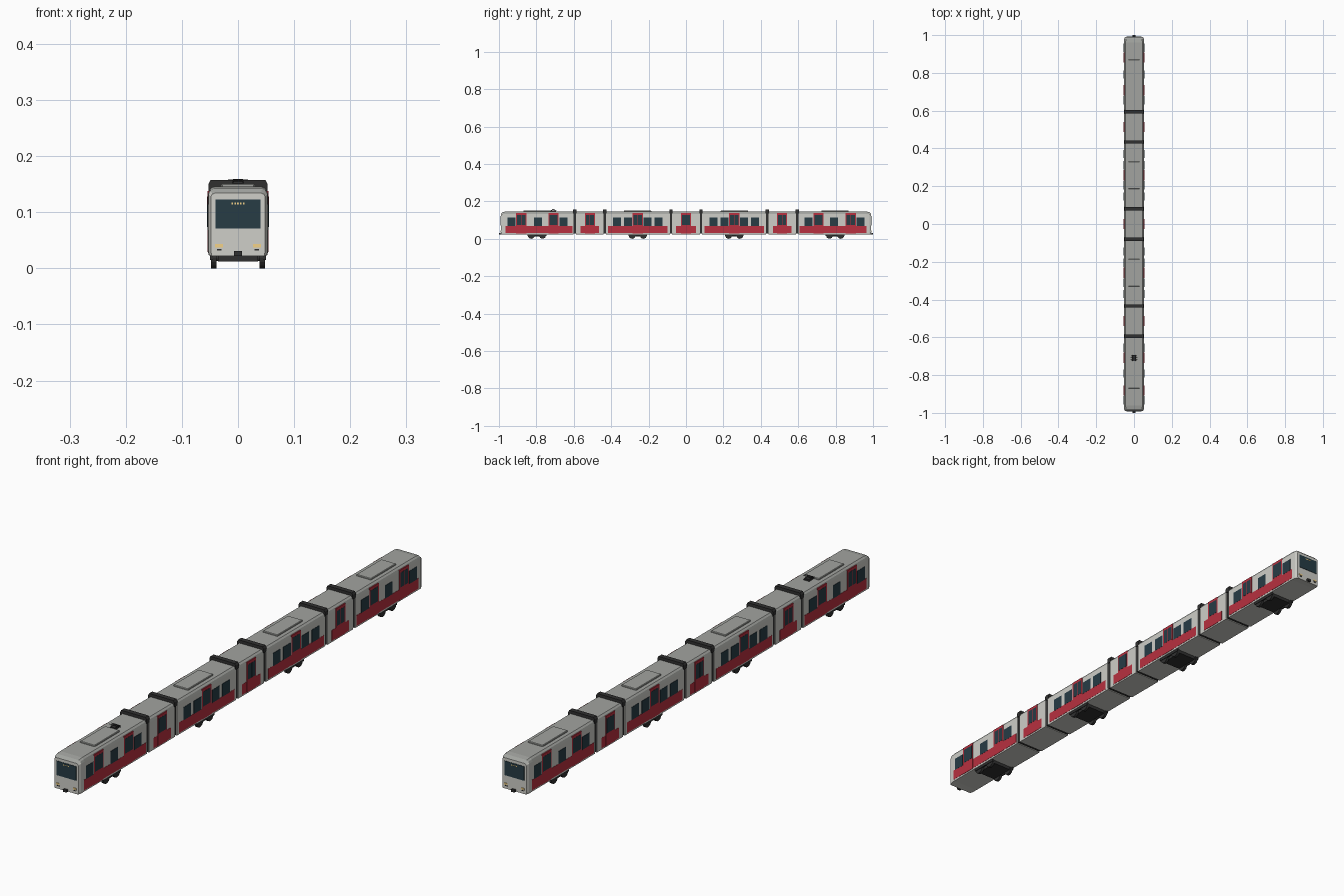
import bpy, bmesh, math
from mathutils import Matrix, Vector

if "Cube" in bpy.data.objects:
    bpy.data.objects.remove(bpy.data.objects["Cube"])


def material(name, rgb):
    m = bpy.data.materials.new(name)
    m.diffuse_color = (*rgb, 1)
    m.use_nodes = True
    m.node_tree.nodes["Principled BSDF"].inputs["Base Color"].default_value = m.diffuse_color
    return m


PALE = material("pale_body", (0.62, 0.62, 0.58))
ROOF = material("roof_grey", (0.36, 0.37, 0.35))
RED = material("red_panel", (0.48, 0.03, 0.05))
GLASS = material("dark_glass", (0.02, 0.045, 0.06))
DARK = material("dark_rubber", (0.03, 0.03, 0.03))
YELLOW = material("warm_lamp", (0.9, 0.65, 0.25))


def finish(name, bm, *mats):
    bmesh.ops.recalc_face_normals(bm, faces=bm.faces)
    me = bpy.data.meshes.new(name)
    bm.to_mesh(me)
    bm.free()
    for m in mats:
        me.materials.append(m)
    ob = bpy.data.objects.new(name, me)
    bpy.context.collection.objects.link(ob)
    return ob


def boxes(name, mat, spans):
    """Each span is (x0, x1, y0, y1, z0, z1)."""
    bm = bmesh.new()
    for x0, x1, y0, y1, z0, z1 in spans:
        mid = Vector((x0 + x1, y0 + y1, z0 + z1)) / 2
        size = (abs(x1 - x0), abs(y1 - y0), abs(z1 - z0), 1)
        bmesh.ops.create_cube(bm, size=1, matrix=Matrix.Translation(mid) @ Matrix.Diagonal(size))
    return finish(name, bm, mat)


def loft(name, sections, *mats):
    """Skin rings of (x, z) half-profiles mirrored in x, given as (y, profile)."""
    bm = bmesh.new()
    rings = []
    for y, half in sections:
        pts = [(x, z) for x, z in half] + [(-x, z) for x, z in reversed(half)]
        rings.append([bm.verts.new((x, y, z)) for x, z in pts])
    n = len(rings[0])
    for a, b in zip(rings, rings[1:]):
        for i in range(n):
            bm.faces.new((a[i], a[(i + 1) % n], b[(i + 1) % n], b[i]))
    bm.faces.new(rings[0])
    bm.faces.new(rings[-1])
    bmesh.ops.recalc_face_normals(bm, faces=bm.faces)
    if len(mats) > 1:
        for f in bm.faces:
            f.material_index = 1 if f.normal.z > 0.4 else 0
    return finish(name, bm, *mats)


# Body shells
FULL = [(0.0525, 0.024), (0.0535, 0.03), (0.0535, 0.133), (0.050, 0.141), (0.044, 0.146)]
NOSE1 = [(0.0515, 0.023), (0.0525, 0.03), (0.0525, 0.132), (0.049, 0.139), (0.043, 0.143)]
NOSE2 = [(0.047, 0.022), (0.048, 0.03), (0.048, 0.128), (0.046, 0.132), (0.041, 0.134)]
JOINTS = [-0.595, -0.434, -0.08, 0.08, 0.434, 0.595]
GAP = 0.006
for k, (a, b) in enumerate(zip(JOINTS, JOINTS[1:])):
    loft(f"car_body_{k + 2}", [(a + GAP, FULL), (b - GAP, FULL)], PALE, ROOF)
for s, label in ((-1, "front"), (1, "rear")):
    loft(f"{label}_cab_body", [(s * (0.595 + GAP), FULL), (s * 0.962, FULL),
                               (s * 0.98, NOSE1), (s * 0.99, NOSE2)], PALE, ROOF)

# Gangways and the raised hoops over the joints
HOOP = [(0.053, 0.134), (0.053, 0.150), (0.049, 0.157)]
for k, y in enumerate(JOINTS):
    boxes(f"gangway_{k + 1}", DARK, [(-0.050, 0.050, y - 0.008, y + 0.008, 0.027, 0.14)])
    loft(f"gangway_hoop_{k + 1}", [(y - 0.009, HOOP), (y + 0.009, HOOP)], DARK)

# Side layout: doors, windows and red bands, as (centre y, half width)
door_y, window_y, bands = [0.0], [], [(0, 0.053)]
for s in (-1, 1):
    door_y += [s * v for v in (0.881, 0.708, 0.514, 0.258)]
    window_y += [s * v for v in (0.933, 0.792, 0.655, 0.146, 0.205, 0.311, 0.370)]
    bands += [(s * 0.786, 0.179), (s * 0.514, 0.050), (s * 0.258, 0.160)]


def both_sides(name, mat, out, items):
    boxes(name, mat, [(s * 0.050, s * out, y - w, y + w, z0, z1)
                      for s in (-1, 1) for y, w, z0, z1 in items])


both_sides("red_lower_bands", RED, 0.0542, [(y, w, 0.030, 0.068) for y, w in bands])
both_sides("side_doors", RED, 0.0548, [(y, 0.027, 0.029, 0.138) for y in door_y])
both_sides("door_windows", GLASS, 0.0553,
           [(y + d, 0.0105, 0.074, 0.128) for y in door_y for d in (-0.0112, 0.0112)])
both_sides("side_windows", GLASS, 0.0546, [(y, 0.0215, 0.067, 0.114) for y in window_y])

# Cab ends
for s, label in ((-1, "front"), (1, "rear")):
    boxes(f"{label}_windscreen", GLASS, [(-0.040, 0.040, s * 0.975, s * 0.9915, 0.071, 0.123)])
    boxes(f"{label}_indicator_lamps", YELLOW,
          [(i * 0.005 - 0.0015, i * 0.005 + 0.0015, s * 0.985, s * 0.992, 0.114, 0.117)
           for i in (-2, -1, 0, 1, 2)])
    boxes(f"{label}_headlights", YELLOW,
          [(q * 0.027, q * 0.041, s * 0.98, s * 0.992, 0.037, 0.043) for q in (-1, 1)])
    boxes(f"{label}_lower_lamps", DARK,
          [(q * 0.029, q * 0.037, s * 0.98, s * 0.9915, 0.032, 0.0345) for q in (-1, 1)])
    boxes(f"{label}_coupler", DARK, [(-0.003, 0.003, s * 0.97, s * 0.995, 0.024, 0.029),
                                     (-0.007, 0.007, s * 0.992, s * 1.0, 0.022, 0.031)])

# Bogies, wheels and roof units
for k, y in enumerate((-0.797, -0.258, 0.258, 0.797)):
    boxes(f"bogie_frame_{k + 1}", DARK,
          [(-0.036, 0.036, y - 0.045, y + 0.045, 0.012, 0.026)] +
          [(q * 0.045, q * 0.050, y - 0.05, y + 0.05, 0.015, 0.025) for q in (-1, 1)])
    bm = bmesh.new()
    for dy in (-0.03, 0.03):
        for x, r, depth in ((-0.043, 0.018, 0.01), (0.043, 0.018, 0.01), (0, 0.005, 0.09)):
            bmesh.ops.create_cone(bm, cap_ends=True, segments=16, radius1=r, radius2=r, depth=depth,
                                  matrix=Matrix.Translation((x, y + dy, 0.018)) @ Matrix.Rotation(math.pi / 2, 4, 'Y'))
    finish(f"bogie_wheels_{k + 1}", bm, DARK)
    unit = boxes(f"roof_unit_{k + 1}", ROOF, [(-0.030, 0.030, y - 0.073, y + 0.073, 0.144, 0.151)])
    bevel = unit.modifiers.new("edge", 'BEVEL')
    bevel.width = 0.002
    bevel.segments = 1


# Pantograph, folded low above the front car
def bar(bm, a, b, r=0.0012):
    a, b = Vector(a), Vector(b)
    rot = (b - a).to_track_quat('Z', 'Y').to_matrix().to_4x4()
    bmesh.ops.create_cone(bm, cap_ends=True, segments=6, radius1=r, radius2=r, depth=(b - a).length,
                          matrix=Matrix.Translation((a + b) / 2) @ rot)


bm = bmesh.new()
for q in (-1, 1):
    for dy in (-0.016, 0.016):
        bar(bm, (q * 0.010, -0.71 + dy, 0.149), (q * 0.008, -0.71, 0.157))
    bar(bm, (-0.018, -0.71 + q * 0.005, 0.1575), (0.018, -0.71 + q * 0.005, 0.1575))
    bar(bm, (-0.012, -0.71 + q * 0.014, 0.148), (0.012, -0.71 + q * 0.014, 0.148), 0.002)
bar(bm, (-0.009, -0.71, 0.157), (0.009, -0.71, 0.157), 0.002)
finish("pantograph", bm, DARK)
boxes("pantograph_base", DARK, [(-0.010, 0.010, -0.722, -0.698, 0.145, 0.1525)])
